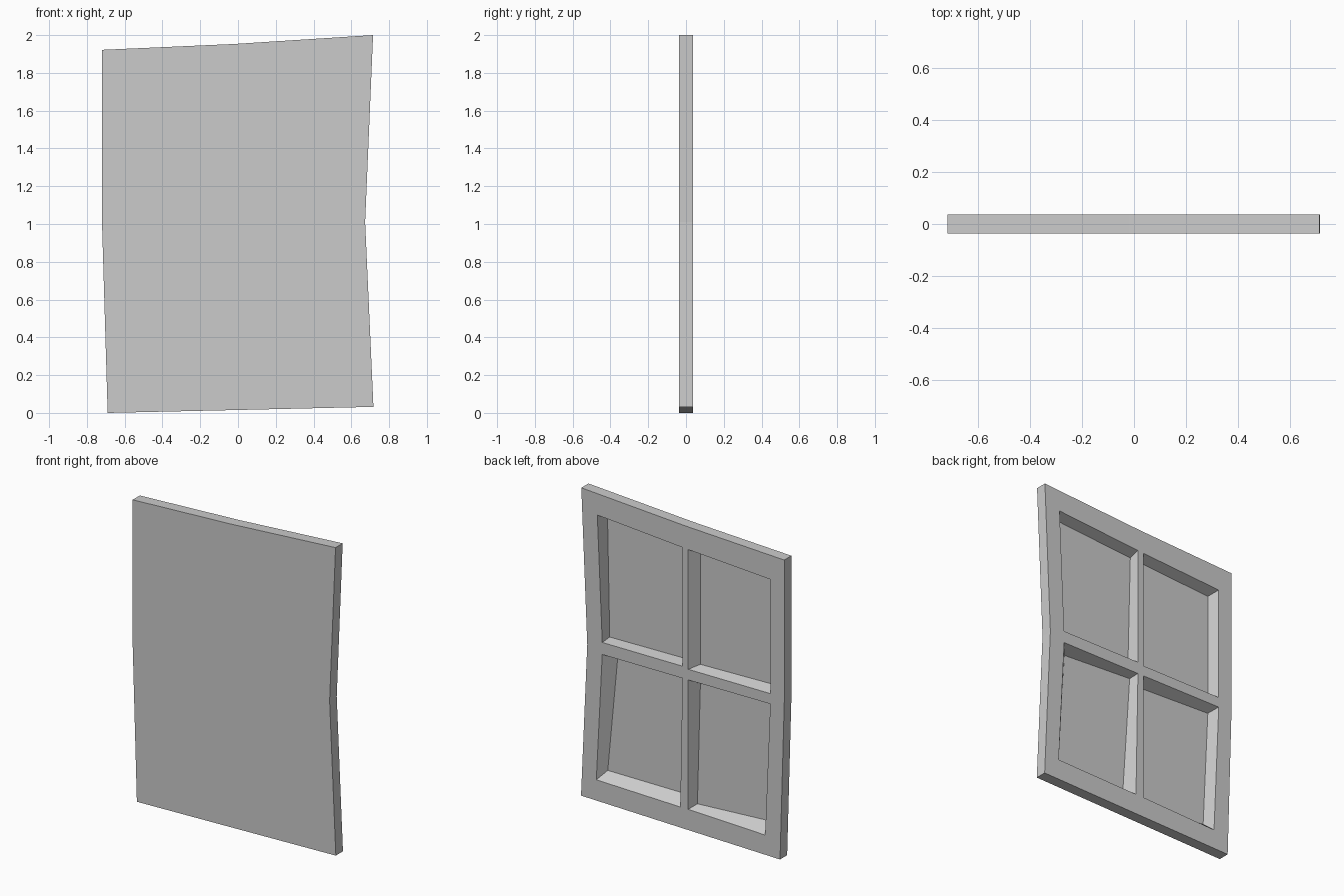
import bpy, bmesh

if "Cube" in bpy.data.objects:
    bpy.data.objects.remove(bpy.data.objects["Cube"])

BACK, FRONT, PANE = 0.036, -0.036, -0.034

# Wonky outline nodes (x, z): rows top to bottom, columns from +x to -x
grid = [
    [(0.715, 2.0), (-0.02, 1.953), (-0.72, 1.922)],
    [(0.673, 1.01), (-0.02, 1.01), (-0.72, 1.01)],
    [(0.717, 0.032), (-0.02, 0.015), (-0.69, 0.0)],
]

# Four openings: corners at the back face, then tapered corners at the pane
openings = {
    (0, 0): ([(0.602, 1.856), (0.0, 1.81), (0.0, 1.051), (0.567, 1.051)],
             [(0.579, 1.835), (0.0, 1.79), (0.018, 1.066), (0.563, 1.06)]),
    (0, 1): ([(-0.041, 1.807), (-0.621, 1.772), (-0.621, 1.042), (-0.041, 1.042)],
             [(-0.078, 1.785), (-0.596, 1.75), (-0.596, 1.067), (-0.078, 1.057)]),
    (1, 0): ([(0.567, 0.974), (0.0, 0.974), (0.015, 0.147), (0.609, 0.162)],
             [(0.507, 0.94), (0.005, 0.968), (0.056, 0.202), (0.577, 0.204)]),
    (1, 1): ([(-0.041, 0.974), (-0.621, 0.976), (-0.585, 0.128), (-0.041, 0.147)],
             [(-0.078, 0.934), (-0.596, 0.955), (-0.56, 0.187), (-0.057, 0.16)]),
}

bm = bmesh.new()


def loop(points, y):
    return [bm.verts.new((x, y, z)) for x, z in points]


def bridge(a, b):
    for i in range(4):
        j = (i + 1) % 4
        bm.faces.new((a[i], a[j], b[j], b[i]))


# Each quadrant: frame border, slanted reveal, pane and front sheet
for (r, c), (opening, deep) in openings.items():
    corners = [grid[r][c], grid[r][c + 1], grid[r + 1][c + 1], grid[r + 1][c]]
    outer = loop(corners, BACK)
    rim = loop(opening, BACK)
    pane = loop(deep, PANE)
    front = loop(corners, FRONT)
    bridge(outer, rim)
    bridge(rim, pane)
    bm.faces.new(pane)
    bm.faces.new(front)
    # Outer edge walls, only on the sides facing away from the centre
    for i in ((0, 3) if c == 0 else (0, 1)) if r == 0 else ((2, 3) if c == 0 else (2, 1)):
        j = (i + 1) % 4
        bm.faces.new((outer[i], outer[j], front[j], front[i]))

bmesh.ops.remove_doubles(bm, verts=bm.verts[:], dist=0.0005)
bmesh.ops.recalc_face_normals(bm, faces=bm.faces[:])
mesh = bpy.data.meshes.new("window_frame")
bm.to_mesh(mesh)
bm.free()
bpy.context.collection.objects.link(bpy.data.objects.new("window_frame", mesh))
